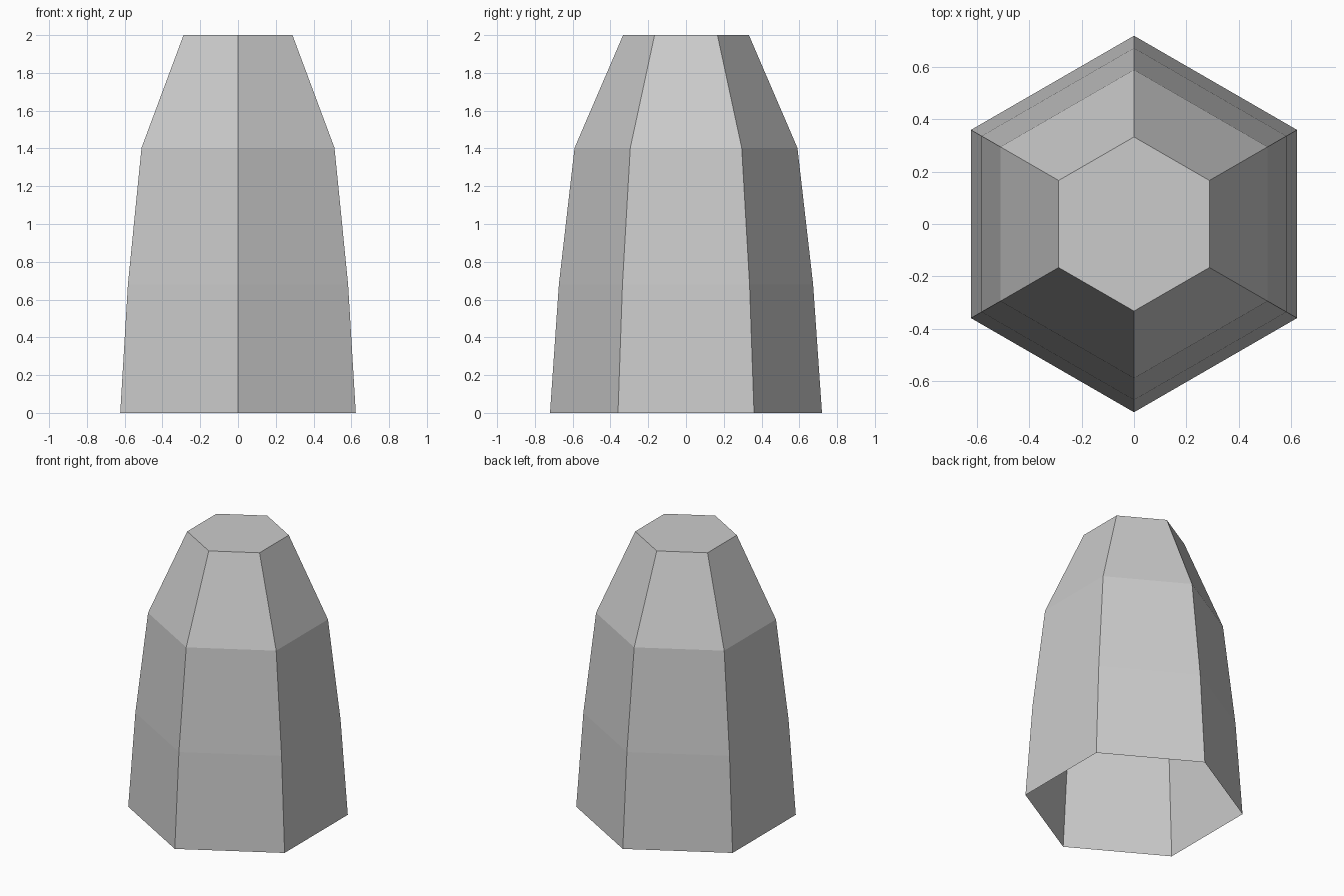
import bpy, bmesh
from math import cos, sin, radians

if "Cube" in bpy.data.objects:
    bpy.data.objects.remove(bpy.data.objects["Cube"])

# Hexagonal tapered shell: (corner radius, height), corners on the y axis
profile = [(0.72, 0.0), (0.673, 0.68), (0.59, 1.403), (0.333, 2.0)]
SIDES = 6

bm = bmesh.new()
rings = []
for r, z in profile:
    rings.append([bm.verts.new((r * cos(radians(90 + 60 * i)),
                                r * sin(radians(90 + 60 * i)), z))
                  for i in range(SIDES)])

# Side walls
for low, high in zip(rings, rings[1:]):
    for i in range(SIDES):
        j = (i + 1) % SIDES
        bm.faces.new((low[i], low[j], high[j], high[i]))

# Flat top; the bottom stays open
bm.faces.new(rings[-1])

mesh = bpy.data.meshes.new("hexagonal_shell")
bm.to_mesh(mesh)
bm.free()
bpy.context.collection.objects.link(bpy.data.objects.new("hexagonal_shell", mesh))
